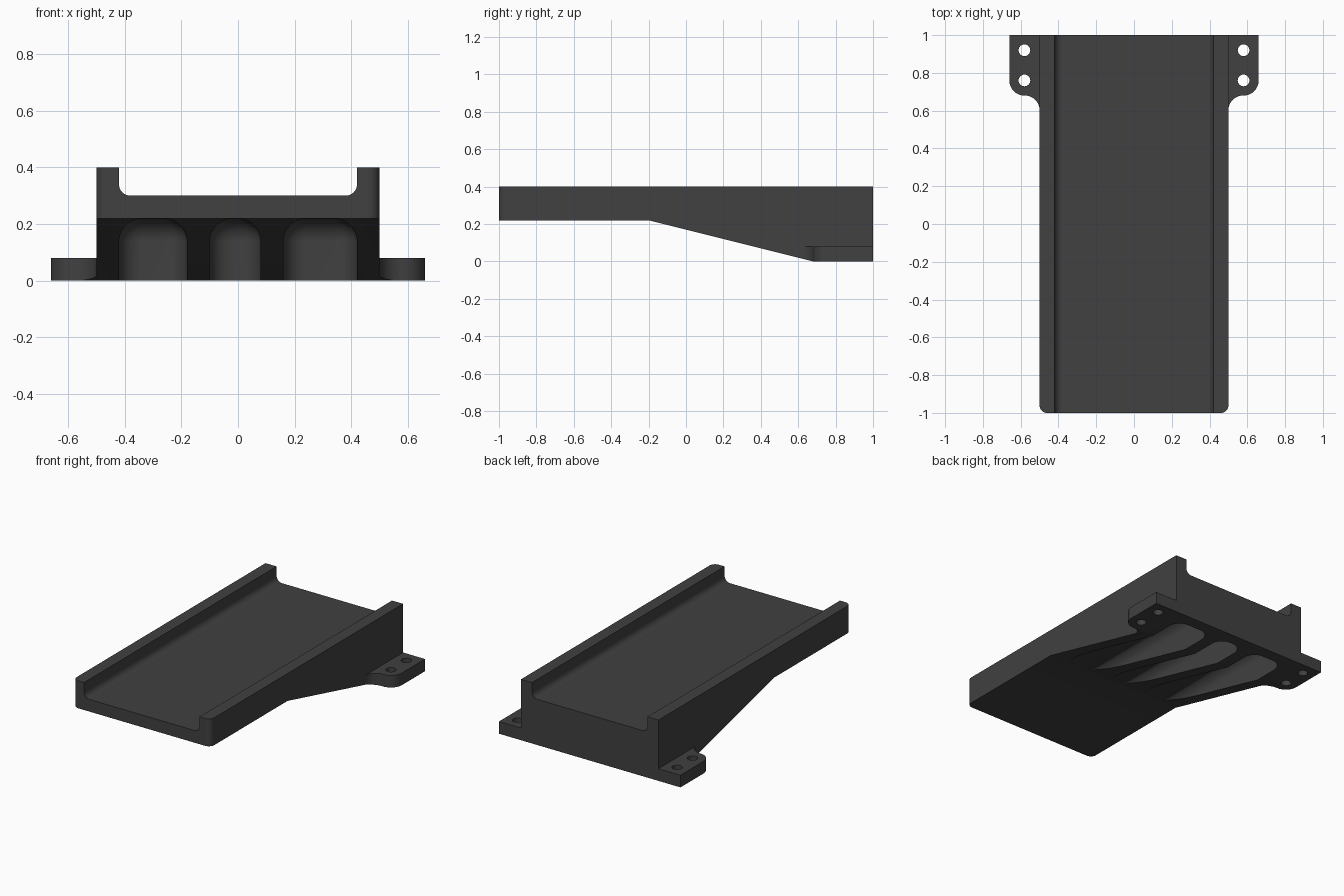
import bpy, bmesh, math
from mathutils import Vector

if "Cube" in bpy.data.objects:
    bpy.data.objects.remove(bpy.data.objects["Cube"])

dark = bpy.data.materials.new("dark_grey")
dark.diffuse_color = (0.052, 0.052, 0.052, 1)
dark.use_nodes = True
dark.node_tree.nodes["Principled BSDF"].inputs["Base Color"].default_value = dark.diffuse_color


def arc(cx, cy, r, a0, a1, n=10):
    """Points along an arc, angles in degrees."""
    out = []
    for i in range(n + 1):
        a = math.radians(a0 + (a1 - a0) * i / n)
        out.append((cx + r * math.cos(a), cy + r * math.sin(a)))
    return out


def finish(name, bm):
    bmesh.ops.recalc_face_normals(bm, faces=bm.faces)
    me = bpy.data.meshes.new(name)
    bm.to_mesh(me)
    bm.free()
    me.materials.append(dark)
    ob = bpy.data.objects.new(name, me)
    bpy.context.collection.objects.link(ob)
    return ob


def prism(name, pts, axis, lo, hi):
    """Extrude a 2D outline along axis x (y,z), y (x,z) or z (x,y)."""
    place = {"x": lambda p: (lo, p[0], p[1]),
             "y": lambda p: (p[0], lo, p[1]),
             "z": lambda p: (p[0], p[1], lo)}[axis]
    direction = Vector([float(axis == c) for c in "xyz"]) * (hi - lo)
    bm = bmesh.new()
    face = bm.faces.new([bm.verts.new(place(p)) for p in pts])
    ext = bmesh.ops.extrude_face_region(bm, geom=[face])
    moved = [v for v in ext["geom"] if isinstance(v, bmesh.types.BMVert)]
    bmesh.ops.translate(bm, verts=moved, vec=direction)
    return finish(name, bm)


def rounded_box(name, lo, hi, r):
    bm = bmesh.new()
    bmesh.ops.create_cube(bm, size=1)
    for v in bm.verts:
        v.co = [(a + b) / 2 + c * (b - a) for a, b, c in zip(lo, hi, v.co)]
    bmesh.ops.bevel(bm, geom=bm.edges[:], offset=r, segments=8,
                    profile=0.5, affect="EDGES")
    return finish(name, bm)


def combine(target, other, operation):
    bpy.context.view_layer.objects.active = target
    mod = target.modifiers.new("combine", "BOOLEAN")
    mod.operation = operation
    mod.solver = "EXACT"
    mod.object = other
    bpy.ops.object.modifier_apply(modifier=mod.name)
    bpy.data.objects.remove(other)


# Main block with rounded front corners (trimmed below and behind later)
plan = arc(-0.46, -0.96, 0.04, 180, 270) + arc(0.46, -0.96, 0.04, 270, 360)
plan += [(0.5, 1.1), (-0.5, 1.1)]
tray = prism("tray_bracket", plan, "z", -0.1, 0.4)

# Mounting ears blended into the side walls
ear = [(0.45, 1.12), (0.66, 1.12)] + arc(0.58, 0.76, 0.08, 0, -90)
ear += arc(0.58, 0.6, 0.081, 90, 180) + [(0.45, 0.6)]
for s in (-1, 1):
    combine(tray, prism("ear", [(s * x, y) for x, y in ear], "z", -0.12, 0.08),
            "UNION")

# Sloped underside and flat back
under = [(-2, 0.22), (-0.2, 0.22), (0.68, 0), (1, 0), (1, 1), (2, 1),
         (2, -1), (-2, -1)]
combine(tray, prism("underside_cutter", under, "x", -1, 1), "DIFFERENCE")

# Channel along the top with rounded lower corners
channel = [(-0.42, 0.6)] + arc(-0.38, 0.34, 0.04, 180, 270)
channel += arc(0.38, 0.34, 0.04, 270, 360) + [(0.42, 0.6)]
combine(tray, prism("channel_cutter", channel, "y", -1.5, 1.5), "DIFFERENCE")

# Rounded weight-saving pockets in the underside
for x0, x1 in ((-0.42, -0.18), (-0.10, 0.08), (0.16, 0.42)):
    combine(tray, rounded_box("pocket_cutter", (x0, -0.6, -0.3),
                              (x1, 0.92, 0.2185), 0.08), "DIFFERENCE")

# Screw holes in the ears
for s in (-1, 1):
    for y in (0.76, 0.92):
        hole = arc(s * 0.58, y, 0.031, 0, 360, 28)[:-1]
        combine(tray, prism("hole_cutter", hole, "z", -0.3, 0.2), "DIFFERENCE")

# Smooth fillets, crisp edges
bpy.ops.object.select_all(action="DESELECT")
tray.select_set(True)
bpy.context.view_layer.objects.active = tray
bpy.ops.object.shade_smooth_by_angle(angle=math.radians(30))
weighted = tray.modifiers.new("weighted_normals", "WEIGHTED_NORMAL")
weighted.keep_sharp = True
